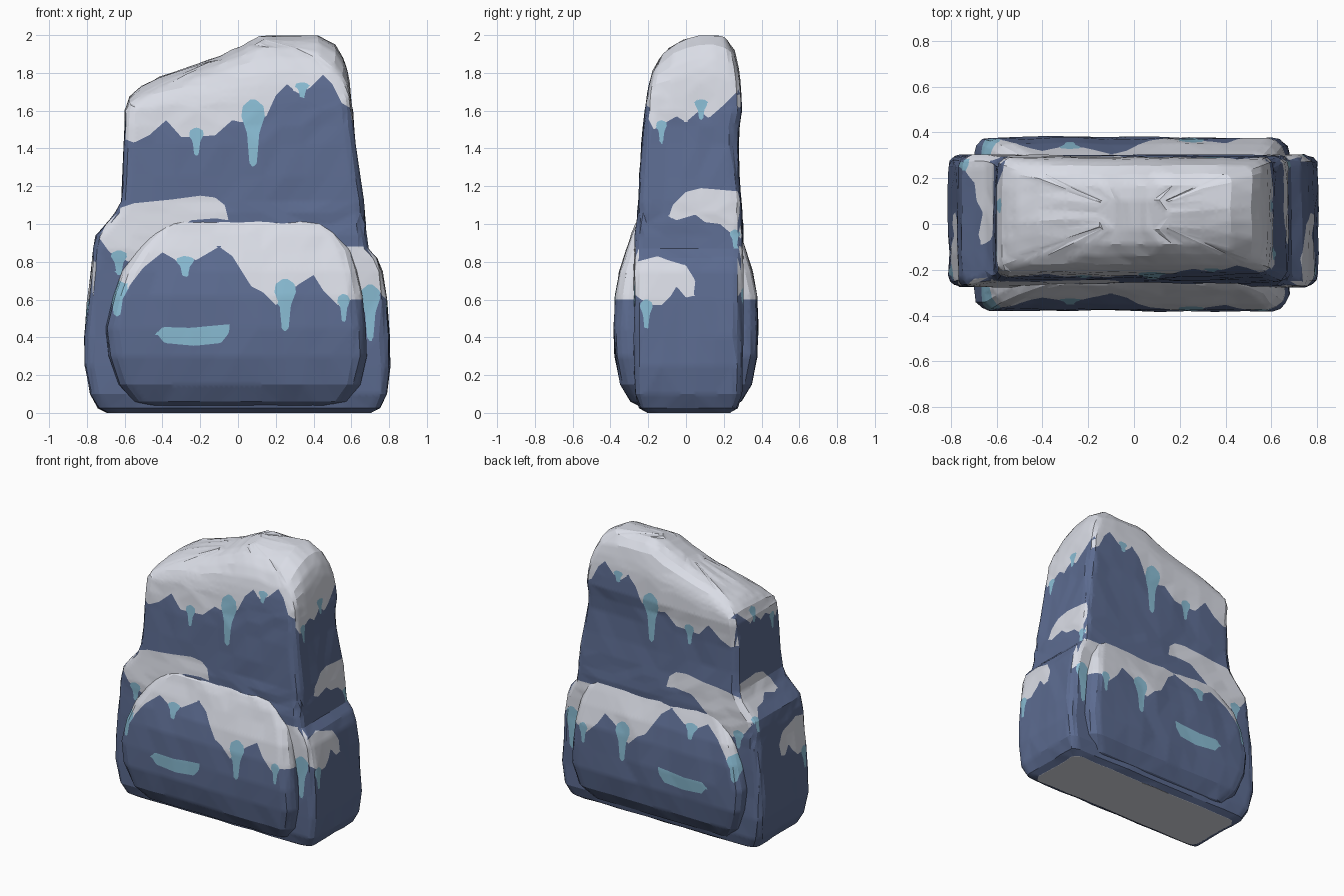
import bpy
import bmesh
import math
import random
from mathutils import Vector

random.seed(4)
if "Cube" in bpy.data.objects:
    bpy.data.objects.remove(bpy.data.objects["Cube"])

ROCK, SNOW, ICE = 0, 1, 2


def make_material(name, colour):
    mat = bpy.data.materials.new(name)
    mat.use_nodes = True
    mat.diffuse_color = (*colour, 1)
    mat.node_tree.nodes["Principled BSDF"].inputs["Base Color"].default_value = (*colour, 1)
    return mat


materials = [make_material("slate blue rock", (.107, .148, .28)),
             make_material("pale snow", (.70, .72, .79)),
             make_material("light blue ice", (.25, .50, .65))]


# ---- Small shape helpers ----
def height_at(points, t):
    """Piecewise linear curve through the points."""
    if t <= points[0][0]:
        return points[0][1]
    for (a, va), (b, vb) in zip(points, points[1:]):
        if t <= b:
            return va + (vb - va) * (t - a) / (b - a)
    return points[-1][1]


def inside(polygon, u, z):
    hit = False
    for (a, za), (b, zb) in zip(polygon, polygon[1:] + polygon[:1]):
        if (za > z) != (zb > z) and u < a + (b - a) * (z - za) / (zb - za):
            hit = not hit
    return hit


ICICLE = [(0, 0), (.06, .3), (.5, .5), (.75, .95), (.9, .85), (1, .2)]


def in_icicle(icicles, u, z):
    for centre, top, bottom, half in icicles:
        t = (z - bottom) / (top - bottom)
        if 0 < t < 1 and abs(u - centre) < half * height_at(ICICLE, t):
            return True
    return False


def ring(x0, x1, y0, y1, radius, nx=10, ny=5, arc=3):
    """Rounded rectangle outline, counter-clockwise."""
    corners = [(x1 - radius, y0 + radius, -90, ny), (x1 - radius, y1 - radius, 0, nx),
               (x0 + radius, y1 - radius, 90, ny), (x0 + radius, y0 + radius, 180, nx)]
    points = []
    for i, (cx, cy, start, count) in enumerate(corners):
        for k in range(arc + 1):
            angle = math.radians(start + 90 * k / arc)
            points.append(Vector((cx + radius * math.cos(angle), cy + radius * math.sin(angle), 0)))
        nxt = corners[(i + 1) % 4]
        angle = math.radians(nxt[2])
        goal = Vector((nxt[0] + radius * math.cos(angle), nxt[1] + radius * math.sin(angle), 0))
        begin = points[-1]
        points += [begin.lerp(goal, k / count) for k in range(1, count)]
    return points


# ---- Painted regions, cut into the mesh ----
def cut_and_paint(bm, paint, step=.03):
    bmesh.ops.triangulate(bm, faces=bm.faces)
    for _ in range(8):
        long_edges = [e for e in bm.edges if e.calc_length() > step]
        if not long_edges:
            break
        bmesh.ops.subdivide_edges(bm, edges=long_edges, cuts=1)
        bmesh.ops.triangulate(bm, faces=bm.faces)
    bm.normal_update()
    colour = {v: paint(v.co, v.normal) for v in bm.verts}
    splits = []
    for e in bm.edges:
        a, b = e.verts
        if colour[a] != colour[b]:
            low, high = 0, 1
            for _ in range(8):
                mid = (low + high) / 2
                if paint(a.co.lerp(b.co, mid), a.normal.lerp(b.normal, mid)) == colour[a]:
                    low = mid
                else:
                    high = mid
            splits.append((e, a, min(max(high, .02), .98)))
    new = [bmesh.utils.edge_split(e, a, t)[1] for e, a, t in splits]
    bmesh.ops.connect_verts(bm, verts=new)
    bm.normal_update()
    for f in bm.faces:
        f.material_index = paint(f.calc_center_median(), f.normal)


def loft(name, rings, paint):
    bm = bmesh.new()
    rows = [[bm.verts.new(p) for p in points] for points in rings]
    n = len(rows[0])
    for low, high in zip(rows, rows[1:]):
        for i in range(n):
            j = (i + 1) % n
            bm.faces.new((low[i], low[j], high[j], high[i]))
    bm.faces.new(rows[0][::-1])
    bm.faces.new(rows[-1])
    cut_and_paint(bm, paint)
    mesh = bpy.data.meshes.new(name)
    bm.to_mesh(mesh)
    bm.free()
    for mat in materials:
        mesh.materials.append(mat)
    obj = bpy.data.objects.new(name, mesh)
    bpy.context.collection.objects.link(obj)
    bpy.ops.object.select_all(action="DESELECT")
    obj.select_set(True)
    bpy.context.view_layer.objects.active = obj
    bpy.ops.object.shade_smooth_by_angle(angle=math.radians(20))


def chip(points, z, amount=.005):
    return [p + Vector((random.uniform(-amount, amount), random.uniform(-amount, amount), z))
            for p in points]


# ---- Main rock: stepped tower with a sloping top ----
tower_rows = [(0, -.69, .7, -.2, .23), (.025, -.74, .75, -.245, .27), (.1, -.78, .785, -.27, .295),
              (.25, -.81, .805, -.275, .3), (.4, -.81, .8, -.275, .3), (.6, -.795, .785, -.275, .3),
              (.75, -.775, .765, -.275, .3), (.82, -.77, .735, -.275, .3), (.87, -.765, .69, -.275, .3),
              (.94, -.75, .68, -.27, .3), (1, -.7, .675, -.26, .3), (1.06, -.65, .67, -.255, .295),
              (1.12, -.62, .665, -.25, .29), (1.25, -.61, .645, -.245, .28), (1.42, -.605, .62, -.235, .275),
              (1.52, -.6, .61, -.225, .28), (1.6, -.597, .605, -.215, .295)]
top_along = [(-.6, 1.6), (-.575, 1.68), (-.52, 1.73), (-.42, 1.78), (-.1, 1.89), (.12, 2), (.43, 2),
             (.52, 1.95), (.57, 1.86), (.59, 1.77), (.605, 1.6)]
top_across = [(-.22, 1.6), (-.2, 1.73), (-.17, 1.84), (-.1, 1.93), (0, 1.985), (.08, 2), (.2, 2),
              (.26, 1.92), (.285, 1.8), (.3, 1.6)]

tower = [chip(ring(x0, x1, y0, y1, .05), z) for z, x0, x1, y0, y1 in tower_rows]
rim = tower[-1]
pivot = Vector((0, .04, 0))
for scale in (.985, .96, .92, .85, .7, .5, .25):
    level = []
    for p in rim:
        q = pivot + (Vector((p.x, p.y, 0)) - pivot) * scale
        rise = (height_at(top_along, q.x) - 1.6) * (height_at(top_across, q.y) - 1.6) / .4
        q.z = 1.6 + rise - random.uniform(0, .008)
        level.append(q)
    tower.append(level)

cap_front = [(-.6, 1.45), (-.55, 1.43), (-.47, 1.47), (-.38, 1.55), (-.3, 1.46), (-.24, 1.46),
             (-.12, 1.47), (-.03, 1.55), (.05, 1.53), (.15, 1.57), (.2, 1.68), (.26, 1.74),
             (.32, 1.69), (.38, 1.72), (.45, 1.79), (.5, 1.74), (.55, 1.64), (.6, 1.61)]
cap_side = [(-.21, 1.58), (-.17, 1.5), (-.12, 1.53), (-.05, 1.57), (0, 1.54), (.07, 1.6),
            (.12, 1.56), (.2, 1.63), (.27, 1.7)]
front_drifts = [[(-.05, 1.02), (-.07, 1.1), (-.12, 1.14), (-.2, 1.15), (-.35, 1.13), (-.55, 1.11),
                 (-.64, 1.08), (-.8, 1.04), (-.8, .95), (-.73, .92), (-.68, .85), (-.58, .8),
                 (-.4, .9), (-.25, 1.02), (-.12, 1.03)],
                [(.5, .88), (.8, .88), (.8, .6), (.77, .62), (.73, .66), (.66, .62), (.5, .65)]]
side_drifts = [[(-.09, 1.04), (-.07, 1.1), (0, 1.17), (.08, 1.19), (.31, 1.17), (.31, .93), (.25, .94),
                (.18, 1), (.1, 1.01), (.05, 1.05), (-.05, 1.02)],
               [(-.3, .79), (-.15, .83), (-.1, .81), (0, .78), (.05, .7), (.04, .62), (0, .61),
                (-.05, .67), (-.08, .62), (-.13, .57), (-.2, .57), (-.3, .65)]]
front_icicles = [(-.22, 1.51, 1.36, .04), (.08, 1.66, 1.3, .065), (.34, 1.75, 1.67, .04),
                 (.7, .68, .38, .055), (-.63, .86, .73, .045)]
side_icicles = [(-.13, 1.55, 1.43, .03), (.08, 1.66, 1.55, .035), (.26, .97, .87, .03),
                (-.21, .6, .44, .035)]


def paint_tower(co, normal):
    if co.z < .001 or (co.z > 1.6 and normal.z > .6):
        return SNOW
    if abs(normal.x) > abs(normal.y):
        u, cap, drifts, icicles = co.y, cap_side, side_drifts, side_icicles
    else:
        u, cap, drifts, icicles = co.x, cap_front, front_drifts, front_icicles
    if in_icicle(icicles, u, co.z):
        return ICE
    if co.z > height_at(cap, u) or any(inside(d, u, co.z) for d in drifts):
        return SNOW
    return ROCK


loft("main_rock", tower, paint_tower)

# ---- Rounded slabs on the front and the back ----
slab_rows = [(.04, -.5, .52, .25), (.06, -.56, .58, .29), (.15, -.63, .645, .345), (.3, -.68, .68, .375),
             (.45, -.7, .675, .38), (.62, -.66, .655, .373), (.75, -.61, .63, .35), (.86, -.54, .6, .315),
             (.95, -.46, .54, .285), (1, -.39, .47, .265), (1.02, -.32, .4, .25)]
slab_cap = [(-.7, .6), (-.6, .62), (-.57, .68), (-.5, .77), (-.4, .85), (-.33, .81), (-.22, .81),
            (-.1, .88), (-.03, .83), (.07, .67), (.13, .64), (.2, .57), (.32, .68), (.4, .73),
            (.45, .65), (.53, .57), (.6, .6), (.7, .6)]
slab_icicles = [(-.28, .83, .72, .05), (.25, .71, .43, .06), (.56, .63, .48, .035), (-.64, .7, .51, .06)]
ice_streak = [(-.43, .42), (-.4, .455), (-.25, .45), (-.15, .46), (-.04, .47), (-.05, .42), (-.09, .37),
              (-.23, .355), (-.39, .37)]


def paint_slab(co, normal):
    if in_icicle(slab_icicles, co.x, co.z) or inside(ice_streak, co.x, co.z):
        return ICE
    return SNOW if co.z > height_at(slab_cap, co.x) else ROCK


for name, front in (("front_slab", True), ("back_slab", False)):
    rings = [chip(ring(x0, x1, -d if front else 0, 0 if front else d, .07), z)
             for z, x0, x1, d in slab_rows]
    loft(name, rings, paint_slab)
